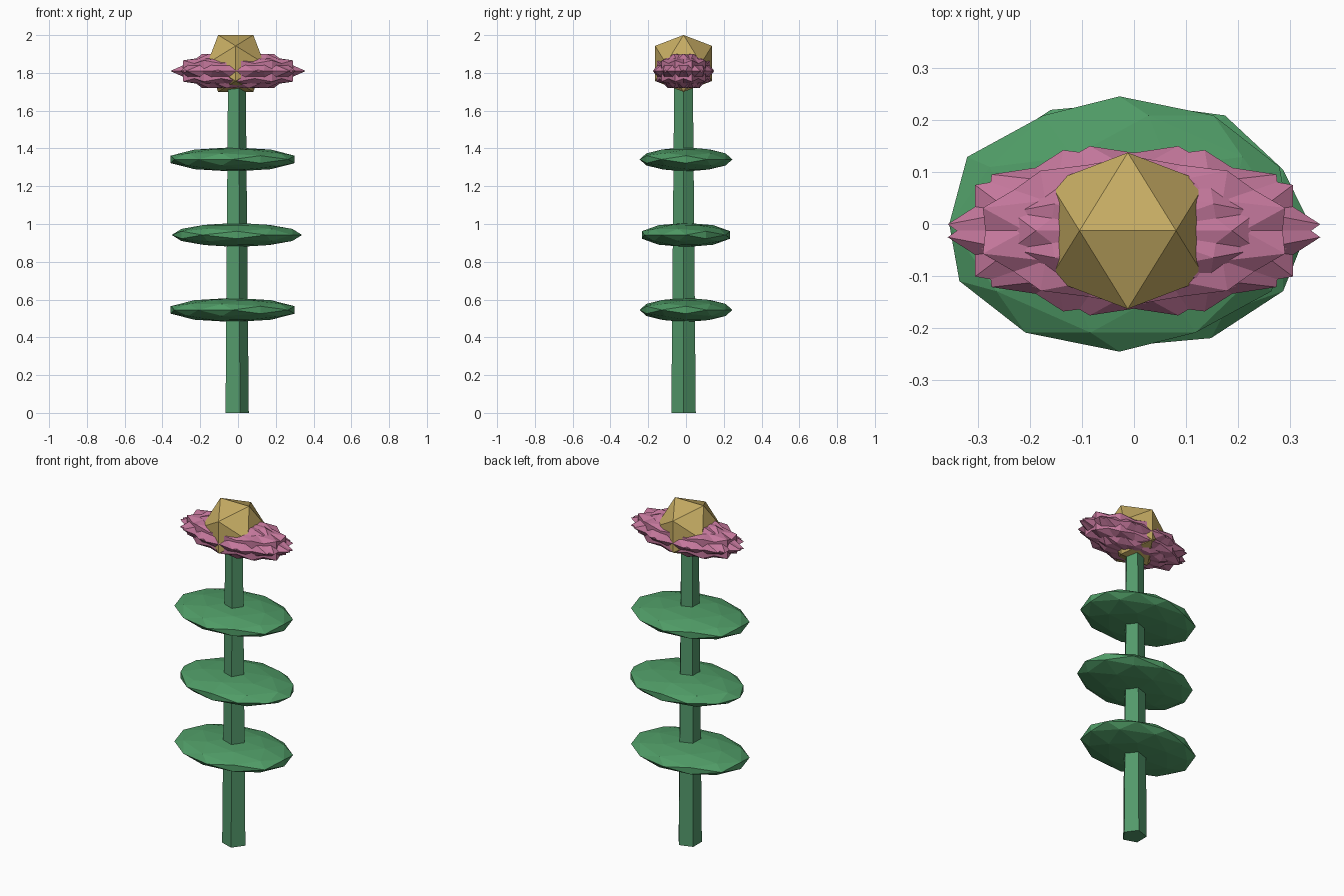
import bpy, bmesh, math
from mathutils import Vector, Matrix

if "Cube" in bpy.data.objects:
    bpy.data.objects.remove(bpy.data.objects["Cube"])

CX, CY = -0.011, -0.013   # axis of the plant


def material(name, rgb):
    m = bpy.data.materials.new(name)
    m.diffuse_color = (*rgb, 1)
    m.use_nodes = True
    m.node_tree.nodes["Principled BSDF"].inputs["Base Color"].default_value = m.diffuse_color
    return m


stem_green = material("stem_green", (0.087, 0.32, 0.147))
leaf_green = material("leaf_green", (0.079, 0.33, 0.133))
pink = material("petal_pink", (0.55, 0.185, 0.33))
gold = material("centre_gold", (0.565, 0.413, 0.125))


def finish(name, bm, mat):
    bmesh.ops.recalc_face_normals(bm, faces=bm.faces)
    me = bpy.data.meshes.new(name)
    bm.to_mesh(me)
    bm.free()
    me.materials.append(mat)
    ob = bpy.data.objects.new(name, me)
    bpy.context.collection.objects.link(ob)
    return ob


def ball(name, loc, size, turn, mat, detail=0):
    """Icosahedron lying edge up, turned about z, then stretched."""
    bm = bmesh.new()
    t = (1 + 5 ** 0.5) / 2
    for a in (-1, 1):
        for b in (-t, t):
            for p in ((a, 0, b), (0, b, a), (b, a, 0)):
                bm.verts.new(Vector(p).normalized())
    bmesh.ops.convex_hull(bm, input=bm.verts)
    if detail:
        bmesh.ops.subdivide_edges(bm, edges=bm.edges[:], cuts=1, use_grid_fill=True)
        for v in bm.verts:
            v.co.normalize()
    m = (Matrix.Translation(loc) @ Matrix.Diagonal((*size, 1))
         @ Matrix.Rotation(math.radians(turn), 4, 'Z'))
    bm.transform(m)
    return finish(name, bm, mat)


# Tapered five-sided stem, one corner towards +x
bm = bmesh.new()
bmesh.ops.create_cone(bm, cap_ends=True, segments=5, radius1=0.068, radius2=0.052, depth=1.76)
bm.transform(Matrix.Translation((CX, CY, 0.88)) @ Matrix.Rotation(math.radians(-90), 4, 'Z'))
finish("stem", bm, stem_green)

# Three flattened leaves
for i, (z, x, turn) in enumerate(((0.545, -0.028, 58.3),
                                  (0.942, -0.006, -31.7),
                                  (1.342, -0.028, 58.3))):
    ball(f"leaf_{i + 1}", (x, 0, z), (0.345, 0.246, 0.064), turn, leaf_green, 1)

# Spiky bloom: overlapping flattened petals turned around the axis
PETALS = 5
for i in range(PETALS):
    ball(f"petal_{i + 1}", (0.0, CY, 1.81), (0.36, 0.168, 0.107),
         i * 360 / PETALS, pink)

# Faceted flower centre
ball("flower_centre", (CX - 0.001, CY, 1.85), (0.177, 0.177, 0.177), 0, gold)
